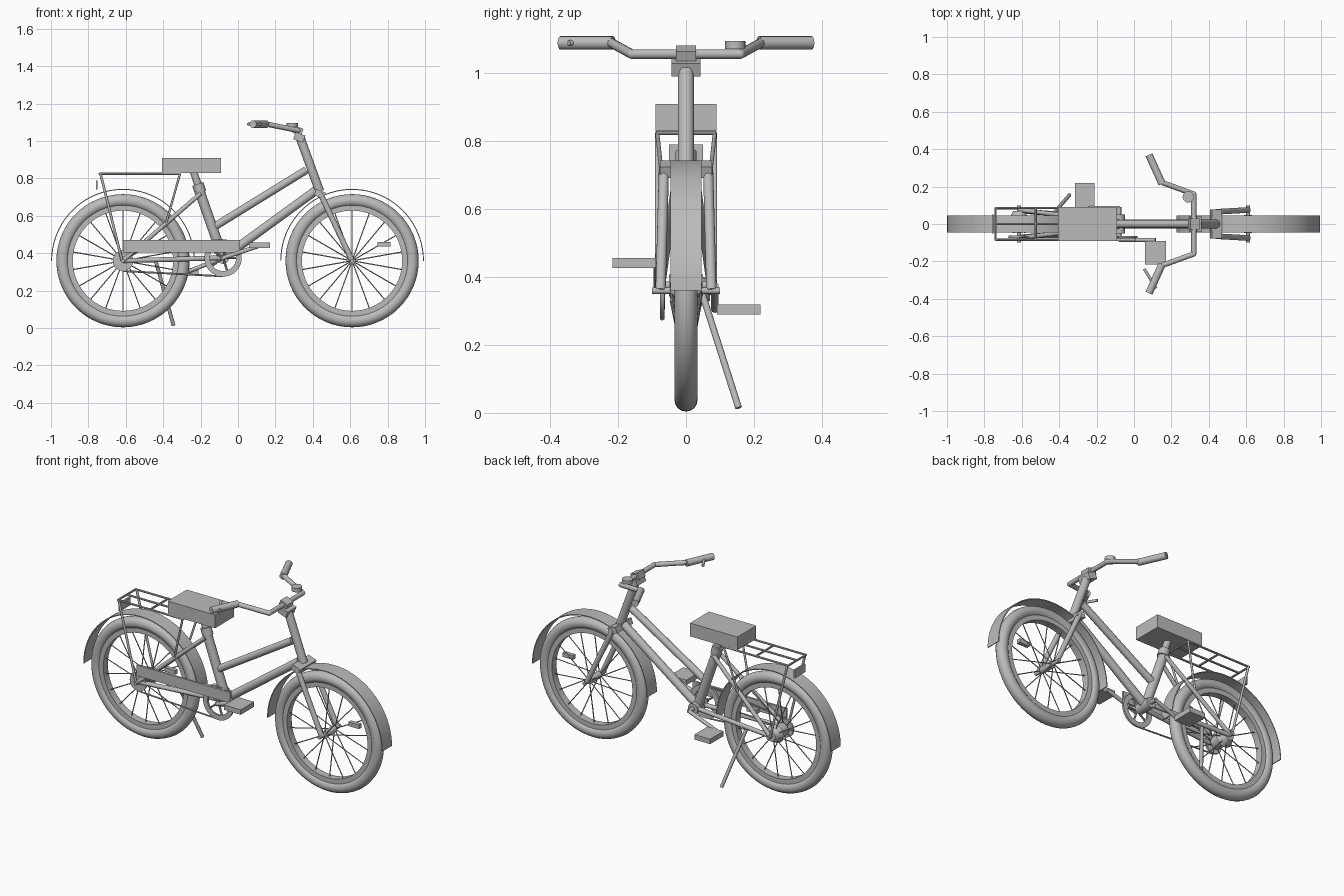
import bpy, bmesh, math
from math import sin, cos, pi
from mathutils import Vector, Matrix

if "Cube" in bpy.data.objects:
    bpy.data.objects.remove(bpy.data.objects["Cube"])

grey = bpy.data.materials.new("plain grey")
grey.use_nodes = True
COLOUR = (0.5, 0.5, 0.5, 1)
grey.diffuse_color = COLOUR
grey.node_tree.nodes["Principled BSDF"].inputs["Base Color"].default_value = COLOUR


def finish(name, bm, smooth=True):
    bmesh.ops.recalc_face_normals(bm, faces=bm.faces)
    mesh = bpy.data.meshes.new(name)
    bm.to_mesh(mesh)
    bm.free()
    obj = bpy.data.objects.new(name, mesh)
    bpy.context.collection.objects.link(obj)
    mesh.materials.append(grey)
    if smooth:
        bpy.ops.object.select_all(action='DESELECT')
        obj.select_set(True)
        bpy.context.view_layer.objects.active = obj
        bpy.ops.object.shade_smooth_by_angle(angle=math.radians(40))
    return obj


def add_tube(bm, a, b, r, r2=None, sides=16):
    a, b = Vector(a), Vector(b)
    turn = (b - a).to_track_quat('Z', 'Y').to_matrix().to_4x4()
    bmesh.ops.create_cone(bm, cap_ends=True, segments=sides, radius1=r,
                          radius2=r if r2 is None else r2, depth=(b - a).length,
                          matrix=Matrix.Translation((a + b) / 2) @ turn)


def tube(name, a, b, r, r2=None, sides=16):
    bm = bmesh.new()
    add_tube(bm, a, b, r, r2, sides)
    return finish(name, bm)


def pair(name, a, b, r):
    """One tube on each side of the bicycle."""
    for side, s in (("left", 1), ("right", -1)):
        tube(f"{side}_{name}", (a[0], a[1] * s, a[2]), (b[0], b[1] * s, b[2]), r)


def path(name, points, r, sides=12):
    bm = bmesh.new()
    for a, b in zip(points, points[1:]):
        add_tube(bm, a, b, r, sides=sides)
    for p in points[1:-1]:
        bmesh.ops.create_uvsphere(bm, u_segments=sides, v_segments=8, radius=r,
                                  matrix=Matrix.Translation(p))
    return finish(name, bm)


def box(name, low, high, tilt=0):
    low, high = Vector(low), Vector(high)
    bm = bmesh.new()
    bmesh.ops.create_cube(bm, size=1, matrix=Matrix.Translation((low + high) / 2)
                          @ Matrix.Rotation(tilt, 4, 'Y') @ Matrix.Diagonal((*(high - low), 1)))
    return finish(name, bm, False)


def sweep(name, centre, profile, steps=64, arc=2 * pi):
    """Turn a closed (radius, y) profile about a crosswise axis."""
    full = arc > 6.2
    bm = bmesh.new()
    rings = []
    for i in range(steps if full else steps + 1):
        t = arc * i / steps
        rings.append([bm.verts.new((centre[0] + r * cos(t), centre[1] + y,
                                    centre[2] + r * sin(t))) for r, y in profile])
    n = len(profile)
    for i in range(steps):
        a, b = rings[i], rings[(i + 1) % len(rings)]
        for j in range(n):
            bm.faces.new((a[j], a[(j + 1) % n], b[(j + 1) % n], b[j]))
    if not full:
        bm.faces.new(rings[0])
        bm.faces.new(rings[-1])
    return finish(name, bm)


def band(inner, outer, half):
    return [(inner, -half), (outer, -half), (outer, half), (inner, half)]


# Wheels with spokes, reflectors and mudguards
AXLE_Z = 0.36
tyre = [(0.322 + 0.034 * cos(2 * pi * i / 16), 0.034 * sin(2 * pi * i / 16)) for i in range(16)]
for end, x, hub in (("front", 0.61, 0.02), ("rear", -0.615, 0.038)):
    c = (x, 0, AXLE_Z)
    sweep(end + "_tyre", c, tyre)
    sweep(end + "_rim", c, band(0.268, 0.3, 0.022))
    sweep(end + "_mudguard", c, band(0.379, 0.384, 0.046), 40, pi)
    tube(end + "_hub", (x, -0.045, AXLE_Z), (x, 0.045, AXLE_Z), hub, sides=20)
    tube(end + "_axle", (x, -0.1, AXLE_Z), (x, 0.1, AXLE_Z), 0.01)
    bm = bmesh.new()
    for i in range(18):
        t = 2 * pi * (i + 0.5) / 18
        d = Vector((cos(t), 0, sin(t)))
        flange = Vector((0, 0.045 if i % 2 else -0.045, 0))
        add_tube(bm, Vector(c) + d * hub * 0.8 + flange, Vector(c) + d * 0.275, 0.003, sides=6)
    finish(end + "_spokes", bm)
    box(end + "_spoke_reflector", (x + 0.135, -0.012, 0.435), (x + 0.205, 0.012, 0.46))
tube("rear_hub_cone", (-0.615, 0.025, AXLE_Z), (-0.615, 0.07, AXLE_Z), 0.055, 0.03, 24)

# Frame
BB = (-0.08, 0, 0.375)
tube("seat_tube", BB, (-0.205, 0, 0.73), 0.027)
tube("seat_clamp", (-0.2, 0, 0.725), (-0.215, 0, 0.77), 0.031)
tube("seat_post", (-0.205, 0, 0.74), (-0.237, 0, 0.835), 0.02)
tube("upper_tube", (-0.13, 0, 0.54), (0.365, 0, 0.845), 0.021)
tube("lower_tube", BB, (0.415, 0, 0.735), 0.024)
tube("head_tube", (0.335, 0, 1.01), (0.437, 0, 0.73), 0.024)
tube("bottom_bracket", (BB[0], -0.05, BB[2]), (BB[0], 0.05, BB[2]), 0.032)
tube("crank_axle", (BB[0], -0.09, BB[2]), (BB[0], 0.09, BB[2]), 0.012)
pair("chain_stay", (-0.1, 0.03, 0.375), (-0.615, 0.07, AXLE_Z), 0.013)
pair("seat_stay", (-0.2, 0.025, 0.72), (-0.615, 0.075, AXLE_Z), 0.012)

# Fork, stem and handlebar
box("fork_crown", (0.41, -0.077, 0.7), (0.465, 0.077, 0.735), 0.35)
pair("fork_leg", (0.44, 0.065, 0.72), (0.61, 0.075, AXLE_Z), 0.015)
box("stem_clamp", (0.3, -0.042, 1.0), (0.355, 0.042, 1.04), 0.35)
box("handlebar_clamp", (0.295, -0.03, 1.035), (0.345, 0.03, 1.075), 0.35)
half = [Vector((0.32, 0.16, 1.057)), Vector((0.155, 0.22, 1.09)), Vector((0.14, 0.25, 1.09))]
other = [Vector((p.x, -p.y, p.z)) for p in half]
path("handlebar", half[::-1] + other, 0.014)
pair("grip", (0.15, 0.215, 1.09), (0.08, 0.37, 1.09), 0.02)
tube("bell", (0.29, 0.145, 1.072), (0.29, 0.145, 1.096), 0.03, sides=20)
tube("hand_lever", (0.055, -0.24, 1.09), (0.118, -0.345, 1.09), 0.008)

# Saddle and luggage rack
box("saddle", (-0.405, -0.09, 0.83), (-0.09, 0.09, 0.91))
for y in (-0.085, 0, 0.085):
    tube("rack_rail", (-0.74, y, 0.825), (-0.31, y, 0.825), 0.006, sides=8)
for x in (-0.74, -0.525, -0.31):
    tube("rack_crossbar", (x, -0.088, 0.825), (x, 0.088, 0.825), 0.006, sides=8)
pair("rack_rear_leg", (-0.735, 0.085, 0.825), (-0.62, 0.085, AXLE_Z), 0.007)
pair("rack_front_leg", (-0.31, 0.085, 0.825), (-0.385, 0.055, 0.56), 0.006)
box("tail_reflector", (-0.76, -0.05, 0.74), (-0.75, 0.05, 0.79))

# Chain drive and guard
sweep("chainring", (BB[0], -0.07, BB[2]), band(0.07, 0.1, 0.006), 40)
bm = bmesh.new()
for i in range(5):
    t = 2 * pi * i / 5
    add_tube(bm, (BB[0], -0.07, BB[2]),
             (BB[0] + 0.08 * cos(t), -0.07, BB[2] + 0.08 * sin(t)), 0.006, sides=8)
finish("chainring_arms", bm)
tube("rear_sprocket", (-0.615, -0.074, AXLE_Z), (-0.615, -0.062, AXLE_Z), 0.055, sides=24)
for s in (-1, 1):
    tube("chain_run", (-0.615, -0.07, AXLE_Z + s * 0.055), (BB[0], -0.07, BB[2] + s * 0.098),
         0.005, sides=6)
box("chain_guard", (-0.615, -0.09, 0.405), (0.01, -0.078, 0.47))

# Cranks and pedals
tube("right_crank", (BB[0], -0.085, BB[2]), (0.115, -0.085, 0.44), 0.011)
tube("left_crank", (BB[0], 0.085, BB[2]), (-0.262, 0.085, 0.305), 0.011)
box("right_pedal", (0.06, -0.217, 0.427), (0.17, -0.09, 0.457))
box("left_pedal", (-0.315, 0.092, 0.29), (-0.21, 0.22, 0.32))

# Kickstand
tube("kickstand", (-0.44, 0.045, 0.36), (-0.345, 0.155, 0.015), 0.01)
